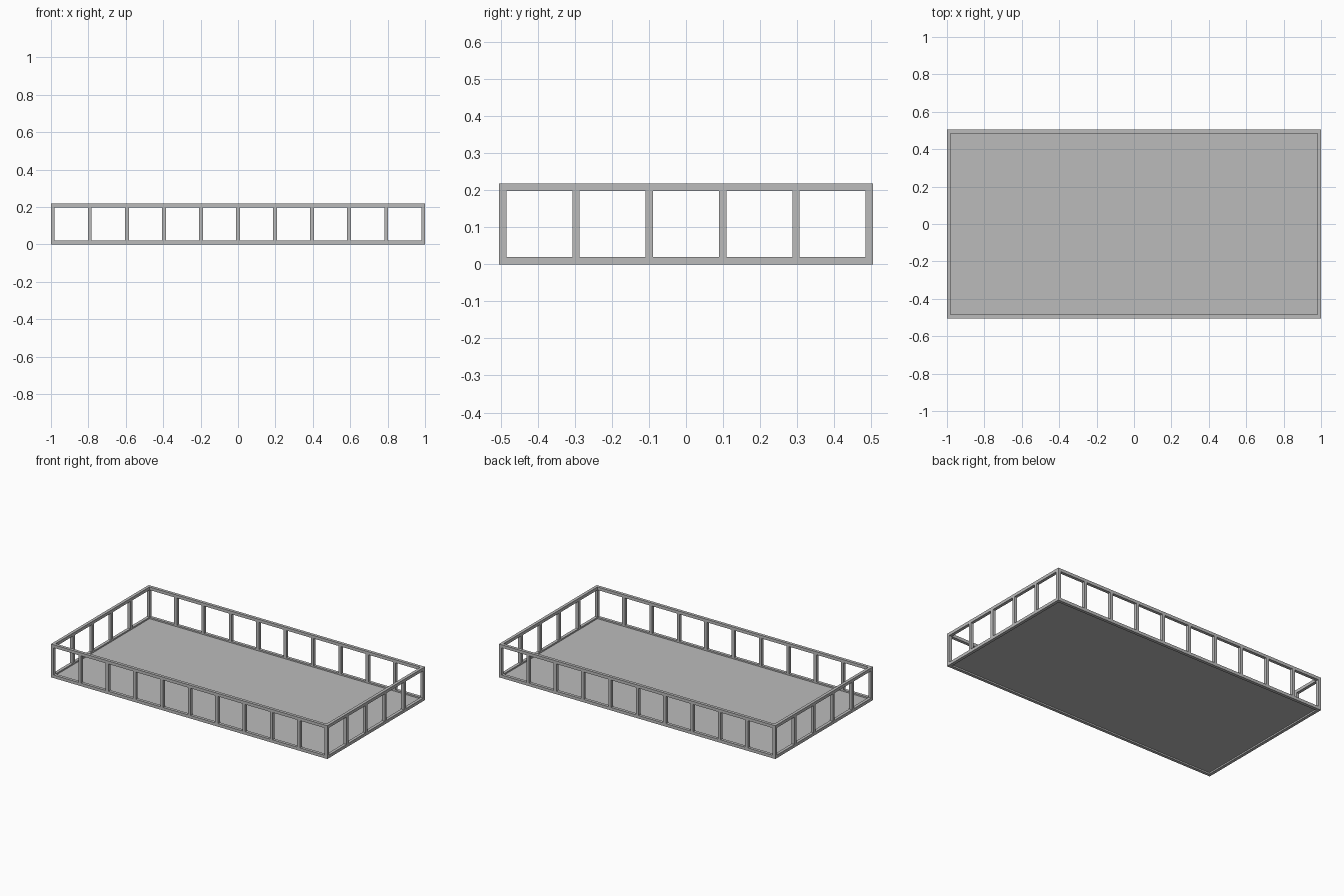
import bpy
import bmesh
from mathutils import Matrix, Vector

cube = bpy.data.objects.get("Cube")
if cube:
    bpy.data.objects.remove(cube, do_unlink=True)

BAR = 0.0198          # square bar thickness
CELL = 0.198          # post spacing
NX, NY = 10, 5        # cells along each side
HX, HY = CELL * NX / 2, CELL * NY / 2
LOW, HIGH = BAR / 2, BAR / 2 + CELL

grey = bpy.data.materials.new("mid grey")
grey.use_nodes = True
colour = (0.5, 0.5, 0.5, 1)
grey.diffuse_color = colour
grey.node_tree.nodes["Principled BSDF"].inputs["Base Color"].default_value = colour


def finish(name, bm):
    mesh = bpy.data.meshes.new(name)
    bm.to_mesh(mesh)
    bm.free()
    mesh.materials.append(grey)
    obj = bpy.data.objects.new(name, mesh)
    bpy.context.collection.objects.link(obj)


def add_box(bm, centre, size):
    bmesh.ops.create_cube(bm, size=1, matrix=Matrix.Translation(centre)
                          @ Matrix.Diagonal(Vector(size)).to_4x4())


# Rails: a closed rectangular ring, square in section
def rail(name, z):
    bm = bmesh.new()
    rings = []
    for grow, rise in ((-1, -1), (1, -1), (1, 1), (-1, 1)):
        x, y = HX + grow * BAR / 2, HY + grow * BAR / 2
        rings.append([bm.verts.new((sx * x, sy * y, z + rise * BAR / 2))
                      for sx, sy in ((-1, -1), (1, -1), (1, 1), (-1, 1))])
    for i in range(4):
        a, b = rings[i], rings[(i + 1) % 4]
        for j in range(4):
            k = (j + 1) % 4
            bm.faces.new((a[j], a[k], b[k], b[j]))
    bmesh.ops.recalc_face_normals(bm, faces=bm.faces)
    finish(name, bm)


rail("bottom_rail", LOW)
rail("top_rail", HIGH)


# Posts: evenly spaced between the rails
def posts(name, spots):
    bm = bmesh.new()
    for x, y in spots:
        add_box(bm, (x, y, (LOW + HIGH) / 2), (BAR, BAR, CELL - BAR))
    finish(name, bm)


xs = [-HX + CELL * i for i in range(NX + 1)]
ys = [-HY + CELL * i for i in range(1, NY)]
posts("front_posts", [(x, -HY) for x in xs])
posts("back_posts", [(x, HY) for x in xs])
posts("left_posts", [(HX, y) for y in ys])
posts("right_posts", [(-HX, y) for y in ys])

# Floor: thin sheet set at the middle of the bottom rail
bm = bmesh.new()
add_box(bm, (0, 0, LOW), (HX * 2, HY * 2, 0.001))
finish("floor", bm)
